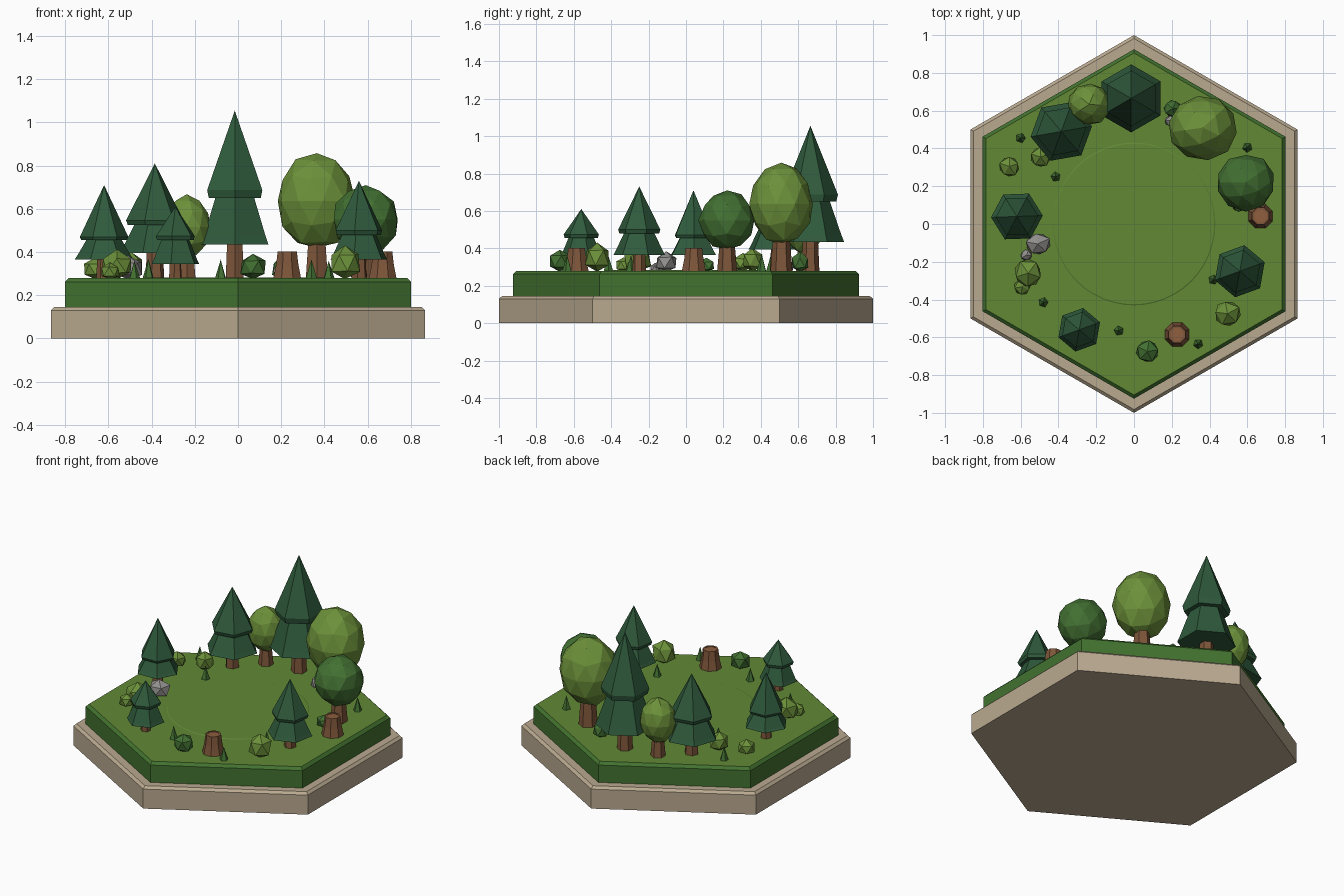
import bpy, bmesh, math, random
from mathutils import Vector

if "Cube" in bpy.data.objects:
    bpy.data.objects.remove(bpy.data.objects["Cube"])

random.seed(7)
GROUND = 0.28


def material(name, r, g, b):
    def lin(c):
        c /= 255
        return c / 12.92 if c <= 0.04045 else ((c + 0.055) / 1.055) ** 2.4
    m = bpy.data.materials.new(name)
    m.diffuse_color = (lin(r), lin(g), lin(b), 1)
    m.use_nodes = True
    m.node_tree.nodes["Principled BSDF"].inputs["Base Color"].default_value = m.diffuse_color
    return m


STONE = material("sandstone", 186, 170, 144)
TURF = material("turf_top", 97, 136, 53)
BANK = material("turf_bank", 66, 114, 47)
PINE = material("pine_green", 47, 90, 60)
LIGHT = material("light_leaf", 108, 145, 58)
MID = material("mid_leaf", 66, 112, 50)
BARK = material("bark", 126, 86, 58)
CUT = material("cut_wood", 142, 94, 62)
ROCK = material("rock_grey", 146, 144, 142)


def finish(name, bm, mats):
    bmesh.ops.recalc_face_normals(bm, faces=bm.faces)
    me = bpy.data.meshes.new(name)
    bm.to_mesh(me)
    bm.free()
    for m in mats:
        me.materials.append(m)
    ob = bpy.data.objects.new(name, me)
    bpy.context.collection.objects.link(ob)
    return ob


def lathe(name, profile, sides, mats, x=0, y=0, phase=90.0, rule=None):
    """Flat-sided stack of rings; profile holds (radius, z); radius 0 is a tip."""
    bm = bmesh.new()
    rings = []
    for r, z in profile:
        if r == 0:
            rings.append([bm.verts.new((x, y, z))])
            continue
        angles = [math.radians(phase) + math.tau * i / sides for i in range(sides)]
        rings.append([bm.verts.new((x + r * math.cos(a), y + r * math.sin(a), z))
                      for a in angles])
    for a, b in zip(rings, rings[1:]):
        for i in range(sides):
            j = (i + 1) % sides
            if len(b) == 1:
                bm.faces.new((a[i], a[j], b[0]))
            else:
                bm.faces.new((a[i], a[j], b[j], b[i]))
    bm.faces.new(rings[0])
    if len(rings[-1]) > 1:
        bm.faces.new(rings[-1])
    if rule:
        for f in bm.faces:
            f.material_index = rule(f.calc_center_median())
    return finish(name, bm, mats)


def blob(name, x, y, z, size, mat, detail=2, jitter=0.05, floor=None):
    """Faceted, slightly irregular ball."""
    bm = bmesh.new()
    bmesh.ops.create_icosphere(bm, subdivisions=detail, radius=1)
    turn = random.uniform(0, math.tau)
    for v in bm.verts:
        c = v.co * (1 + random.uniform(-jitter, jitter))
        cx = c.x * math.cos(turn) - c.y * math.sin(turn)
        cy = c.x * math.sin(turn) + c.y * math.cos(turn)
        v.co = Vector((x + cx * size[0], y + cy * size[1], z + c.z * size[2]))
        if floor is not None:
            v.co.z = max(v.co.z, floor)
    return finish(name, bm, [mat])


# Hexagonal plinth with a chamfered top edge
lathe("plinth", [(1.0, 0), (1.0, 0.13), (0.982, 0.146)], 6, [STONE])

# Turf slab: dark bank, light top
lathe("turf_slab", [(0.925, 0.14), (0.925, 0.262), (0.905, GROUND)], 6, [BANK, TURF],
      rule=lambda c: 1 if c.z > GROUND - 0.001 else 0)

# Barely raised round clearing
lathe("clearing", [(0.435, GROUND - 0.002), (0.425, GROUND + 0.003)], 48, [TURF])

# Pines: x, y, lower skirt z, upper skirt z, tip z, radius, phase
PINES = [
    (-0.015, 0.665, 0.435, 0.65, 1.055, 0.18, 90),
    (-0.385, 0.49, 0.395, 0.525, 0.81, 0.165, 10),
    (-0.62, 0.04, 0.365, 0.455, 0.71, 0.137, 2),
    (0.56, -0.25, 0.365, 0.48, 0.73, 0.14, 80),
    (-0.29, -0.56, 0.345, 0.455, 0.61, 0.117, 80),
]
for x, y, low, high, tip, r, ph in PINES:
    lathe("pine_trunk", [(r * 0.27, GROUND - 0.01), (r * 0.22, low + 0.04)], 6,
          [BARK], x, y, ph)
    lip = (high - low) * 0.17
    lathe("pine_lower_tier",
          [(r, low), (r * 0.92, low + lip), (r * 0.56, high + 0.01),
           (r * 0.4, high + 0.05)], 6, [PINE], x, y, ph)
    lathe("pine_upper_tier",
          [(r * 0.77, high), (r * 0.82, high + lip), (0, tip)], 6, [PINE], x, y, ph)

# Broadleaf trees: x, y, crown centre z, crown radii, colour
CROWNS = [
    (0.365, 0.51, 0.637, (0.185, 0.172, 0.222), LIGHT),
    (0.592, 0.22, 0.55, (0.153, 0.15, 0.16), MID),
    (-0.237, 0.633, 0.515, (0.112, 0.11, 0.148), LIGHT),
]
for x, y, z, size, mat in CROWNS:
    r = 0.028 + size[0] * 0.17
    lathe("broadleaf_trunk", [(r, GROUND - 0.01), (r * 0.7, z - size[2] * 0.6)], 6,
          [BARK], x, y, 30)
    blob("broadleaf_crown", x, y, z, size, mat, 2, 0.035)

# Tree stumps with an inset cut face
for x, y in [(0.228, -0.585), (0.67, 0.042)]:
    lathe("stump", [(0.07, GROUND - 0.005), (0.056, 0.34), (0.048, 0.402),
                    (0.036, 0.402), (0.036, 0.399)], 8, [BARK, CUT], x, y, 22.5,
          rule=lambda c: 1 if c.z > 0.3985 and c.z < 0.3995 else 0)

# Bushes: x, y, radius, top z, colour
BUSHES = [
    (-0.495, 0.355, 0.058, 0.405, LIGHT), (-0.66, 0.305, 0.056, 0.375, LIGHT),
    (-0.56, -0.26, 0.076, 0.41, LIGHT), (-0.592, -0.332, 0.044, 0.355, LIGHT),
    (0.495, -0.475, 0.07, 0.435, LIGHT), (0.07, -0.675, 0.06, 0.395, MID),
    (0.205, 0.612, 0.047, 0.38, MID), (0.555, 0.11, 0.045, 0.35, MID),
]
for x, y, r, top, mat in BUSHES:
    h = (top - GROUND + 0.015) / 2
    blob("bush", x, y, top - h, (r * 1.05, r * 1.05, h), mat, 1, 0.08, GROUND - 0.005)

# Grass tufts: x, y, height
TUFTS = [(-0.6, 0.455, 0.09), (-0.415, 0.25, 0.09), (0.6, 0.405, 0.09),
         (-0.48, -0.415, 0.08), (-0.08, -0.565, 0.085), (0.34, -0.635, 0.085),
         (0.42, -0.295, 0.08)]
for i, (x, y, h) in enumerate(TUFTS):
    lathe("grass_tuft", [(0.028, GROUND - 0.005), (0, GROUND + h)], 5, [MID], x, y, i * 25)

# Rocks: x, y, radius, top z
for x, y, r, top in [(-0.51, -0.105, 0.072, 0.385), (-0.57, -0.165, 0.034, 0.325),
                     (0.2, 0.545, 0.038, 0.345)]:
    h = (top - GROUND + 0.02) / 2
    blob("rock", x, y, top - h, (r, r * 0.92, h), ROCK, 1, 0.12, GROUND - 0.005)
